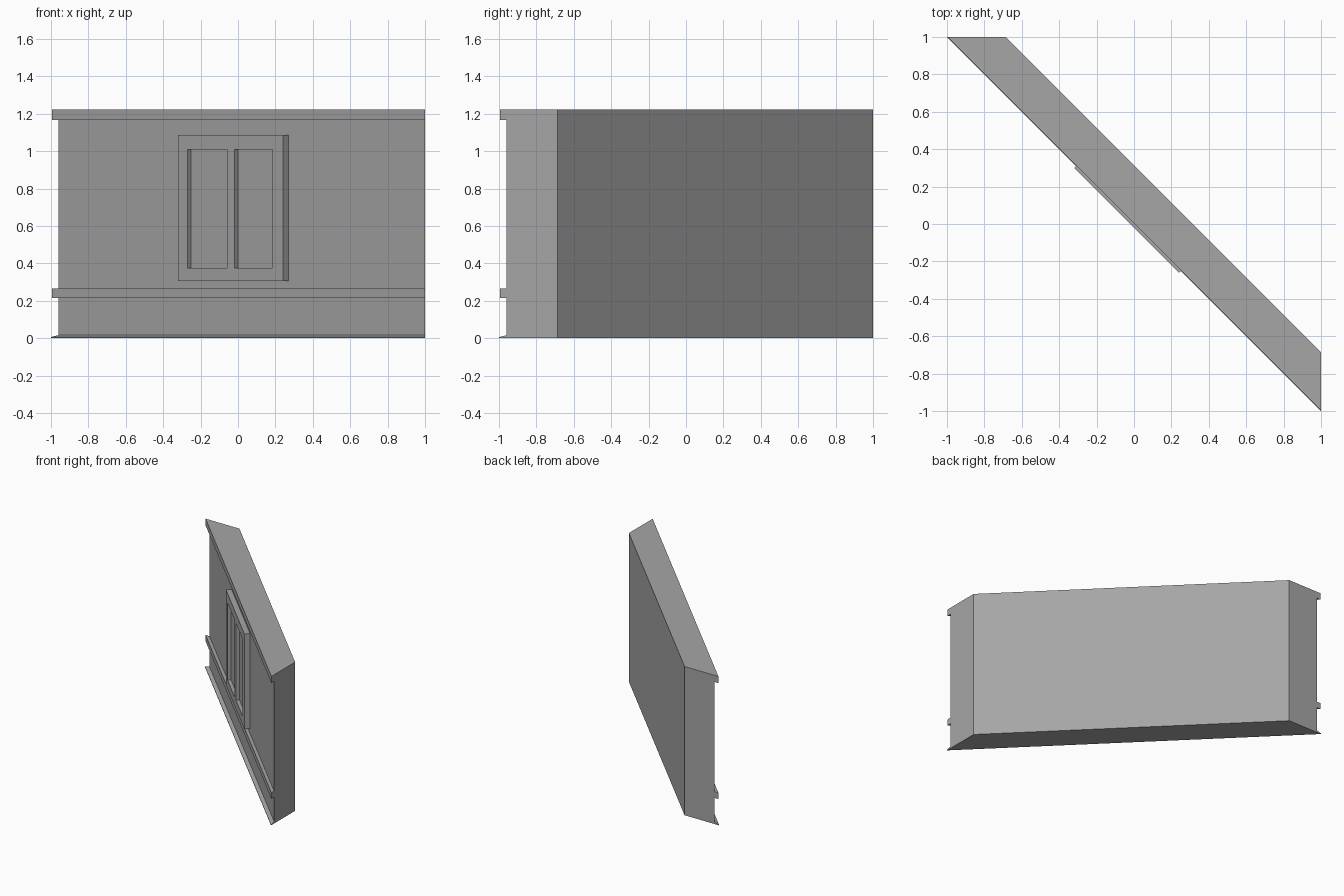
import bpy, bmesh

cube = bpy.data.objects.get("Cube")
if cube:
    bpy.data.objects.remove(cube, do_unlink=True)

grey = bpy.data.materials.new("plaster_grey")
grey.use_nodes = True
colour = (0.38, 0.38, 0.38, 1)
grey.diffuse_color = colour
grey.node_tree.nodes["Principled BSDF"].inputs["Base Color"].default_value = colour


def place(t, d, z):
    """Point at distance t along the diagonal wall, depth d, height z."""
    return (d / 2 + t, d / 2 - t, z)


def finish(bm, name):
    bmesh.ops.recalc_face_normals(bm, faces=bm.faces)
    mesh = bpy.data.meshes.new(name)
    bm.to_mesh(mesh)
    bm.free()
    mesh.materials.append(grey)
    obj = bpy.data.objects.new(name, mesh)
    bpy.context.collection.objects.link(obj)


# Wall: moulded profile (depth, height) swept along the diagonal, mitred ends
FACE, LEDGE, BACK, TOP = 0.04, 0.005, 0.313, 1.222
profile = [(BACK, 0), (0, 0), (0, 0.006), (FACE, 0.016)]
for low, high in ((0.215, 0.266), (1.167, TOP)):
    profile += [(FACE, low), (LEDGE, low), (LEDGE, high), (FACE, high)]
profile[-1] = (BACK, TOP)

bm = bmesh.new()
left = [bm.verts.new(place(d / 2 - 1, d, z)) for d, z in profile]
right = [bm.verts.new(place(1 - d / 2, d, z)) for d, z in profile]
bm.faces.new(left)
bm.faces.new(right[::-1])
for i in range(len(profile)):
    j = (i + 1) % len(profile)
    bm.faces.new((left[i], right[i], right[j], left[j]))
finish(bm, "moulded_wall")

# Window: raised plate with two recessed panes
FRONT, PANE = -0.02, 0.018
ts = [-0.31, -0.26, -0.05, -0.01, 0.195, 0.25]
zs = [0.305, 0.375, 1.01, 1.087]
bm = bmesh.new()
grid = [[bm.verts.new(place(t, FRONT, z)) for z in zs] for t in ts]
panes = []
for i in range(len(ts) - 1):
    for k in range(len(zs) - 1):
        face = bm.faces.new((grid[i][k], grid[i + 1][k],
                             grid[i + 1][k + 1], grid[i][k + 1]))
        if k == 1 and i in (1, 3):
            panes.append(face)


def push(verts, depth):
    for v in verts:
        v.co.x += depth / 2
        v.co.y += depth / 2


# outer sides run back to the wall face
rim = [e for e in bm.edges if e.is_boundary]
sides = bmesh.ops.extrude_edge_only(bm, edges=rim)["geom"]
push([v for v in sides if isinstance(v, bmesh.types.BMVert)], FACE - FRONT)
# panes sink into the plate
for face in panes:
    new = bmesh.ops.extrude_face_region(bm, geom=[face])["geom"]
    push([v for v in new if isinstance(v, bmesh.types.BMVert)], PANE - FRONT)
    bmesh.ops.delete(bm, geom=[face], context="FACES_ONLY")
finish(bm, "window_frame")
